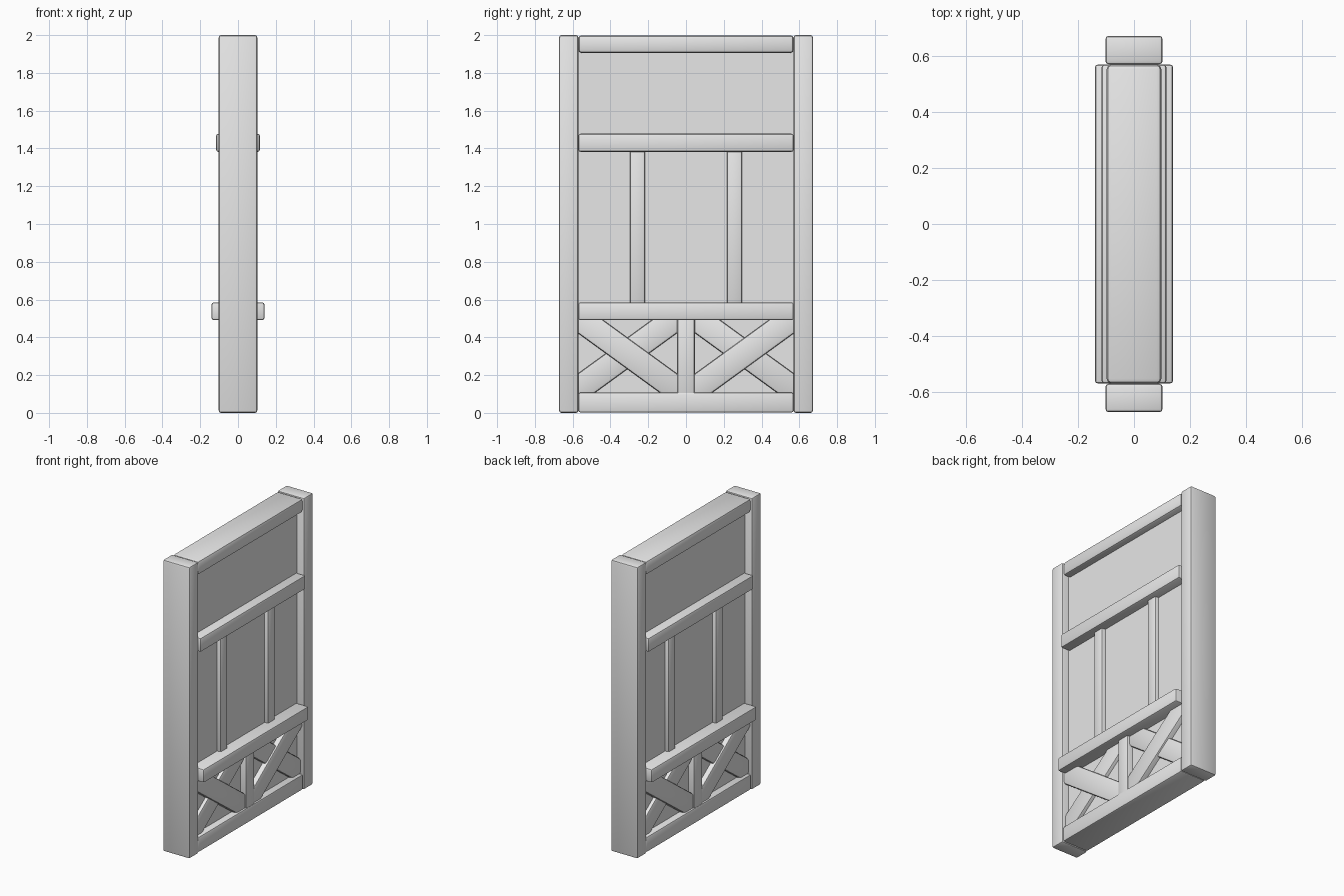
import bpy
from math import radians

cube = bpy.data.objects.get("Cube")
if cube:
    bpy.data.objects.remove(cube, do_unlink=True)

grey = bpy.data.materials.new("plain_grey")
grey.use_nodes = True
grey.diffuse_color = (0.8, 0.8, 0.8, 1)
grey.node_tree.nodes["Principled BSDF"].inputs["Base Color"].default_value = (0.8, 0.8, 0.8, 1)


def timber(name, half_x, y, z, length_y, length_z, tilt=0, bevel=0.012):
    """A beam centred on x = 0, with softened edges, tilted in the wall plane."""
    bpy.ops.mesh.primitive_cube_add(size=1, location=(0, y, z))
    ob = bpy.context.object
    ob.name = name
    ob.scale = (2 * half_x, length_y, length_z)
    bpy.ops.object.transform_apply(location=False, rotation=False, scale=True)
    ob.rotation_euler.x = radians(tilt)
    ob.data.materials.append(grey)
    if bevel:
        mod = ob.modifiers.new("soft_edges", "BEVEL")
        mod.width = bevel
        mod.segments = 2
        bpy.ops.object.modifier_apply(modifier=mod.name)
        bpy.ops.object.shade_smooth_by_angle(angle=radians(35))
    return ob


# Infill panel
timber("wall_panel", 0.05, 0, 1.0, 1.16, 1.94, bevel=0)

# Horizontal beams
timber("bottom_beam", 0.098, 0, 0.055, 1.14, 0.106)
timber("lower_rail", 0.14, 0, 0.538, 1.14, 0.094)
timber("middle_rail", 0.116, 0, 1.43, 1.14, 0.096)
timber("top_beam", 0.098, 0, 1.952, 1.14, 0.094, bevel=0.018)

# Short post between the two braced bays
timber("centre_post", 0.093, 0, 0.3, 0.094, 0.42)

# Matching posts, studs and crossed braces on both sides
for side, label in ((-1, "front"), (1, "back")):
    timber(label + "_post", 0.102, side * 0.621, 1.0, 0.102, 2.0)
    timber(label + "_stud", 0.076, side * 0.257, 0.985, 0.08, 0.83)
    timber(label + "_outer_brace", 0.086, side * 0.31, 0.315, 0.68, 0.135, side * 36)
    timber(label + "_inner_brace", 0.074, side * 0.31, 0.315, 0.68, 0.135, side * -36)
